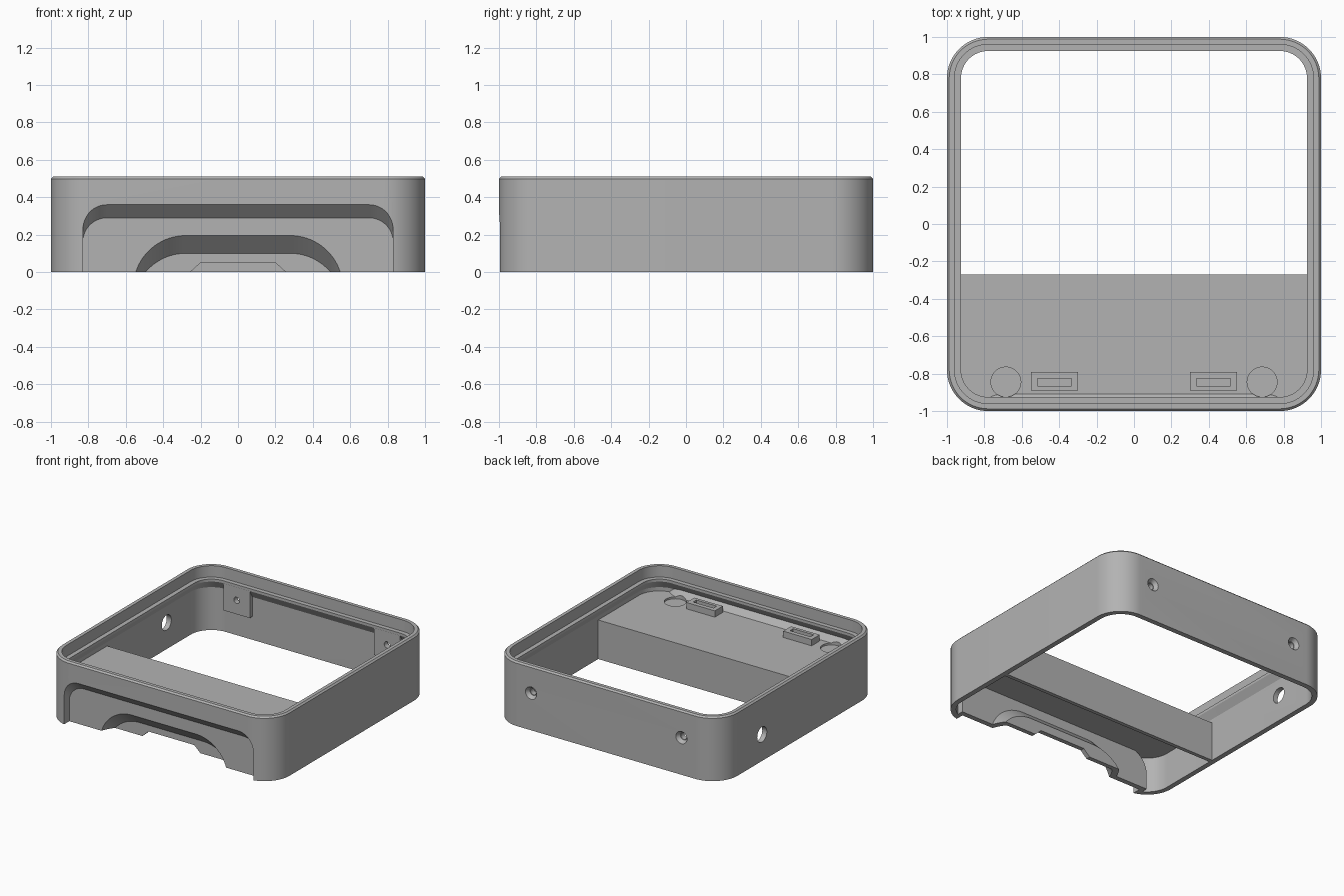
import bpy, bmesh, math
from mathutils import Matrix, Vector

old = bpy.data.objects.get("Cube")
if old:
    bpy.data.objects.remove(old)

grey = bpy.data.materials.new("mid grey")
grey.use_nodes = True
grey.diffuse_color = (0.45, 0.45, 0.45, 1)
grey.node_tree.nodes["Principled BSDF"].inputs["Base Color"].default_value = (0.45, 0.45, 0.45, 1)


def finish(name, bm):
    bmesh.ops.recalc_face_normals(bm, faces=bm.faces[:])
    mesh = bpy.data.meshes.new(name)
    bm.to_mesh(mesh)
    bm.free()
    mesh.materials.append(grey)
    obj = bpy.data.objects.new(name, mesh)
    bpy.context.collection.objects.link(obj)
    return obj


def loft(name, loops, closed=False):
    """Skin equal-length loops; close into a ring or cap the ends."""
    bm = bmesh.new()
    rows = [[bm.verts.new(p) for p in loop] for loop in loops]
    n = len(rows[0])
    pairs = list(zip(rows, rows[1:])) + ([(rows[-1], rows[0])] if closed else [])
    for a, b in pairs:
        for i in range(n):
            j = (i + 1) % n
            bm.faces.new((a[i], a[j], b[j], b[i]))
    if not closed:
        bm.faces.new(rows[0])
        bm.faces.new(rows[-1])
    return finish(name, bm)


def rounded_square(inset, z, steps=16):
    r, c = 0.22 - inset, 0.78
    pts = []
    for k, (sx, sy) in enumerate(((1, 1), (-1, 1), (-1, -1), (1, -1))):
        for i in range(steps + 1):
            a = math.pi / 2 * (k + i / steps)
            pts.append((sx * c + r * math.cos(a), sy * c + r * math.sin(a), z))
    return pts


def arch(half, top, r, y, steps=20):
    """Flat-topped arch outline in the plane at y, open well below the floor."""
    right = [(half - r + r * math.cos(a), top - r + r * math.sin(a))
             for a in (math.pi / 2 * i / steps for i in range(steps + 1))]
    right.insert(0, (half, -0.5))
    outline = right + [(-x, z) for x, z in reversed(right)]
    return [(x, y, z) for x, z in outline]


def sloped_arch(name, half, r, y0, y1, top_at):
    """Arch swept inwards while its top sinks at 45 degrees."""
    return loft(name, [arch(half, top_at(y), r, y) for y in (y0, y1)])


def box(name, x0, x1, y0, y1, z0, z1):
    return loft(name, [[(x0, y0, z), (x1, y0, z), (x1, y1, z), (x0, y1, z)] for z in (z0, z1)])


def cylinder(name, centre, r0, r1, depth, axis):
    bm = bmesh.new()
    rot = Vector((0, 0, 1)).rotation_difference(Vector(axis)).to_matrix().to_4x4()
    bmesh.ops.create_cone(bm, cap_ends=True, segments=40, radius1=r0, radius2=r1,
                          depth=depth, matrix=Matrix.Translation(centre) @ rot)
    return finish(name, bm)


def combine(target, tool, operation):
    mod = target.modifiers.new(operation, 'BOOLEAN')
    mod.operation = operation
    mod.solver = 'EXACT'
    mod.object = tool
    bpy.ops.object.select_all(action='DESELECT')
    bpy.context.view_layer.objects.active = target
    target.select_set(True)
    bpy.ops.object.modifier_apply(modifier=mod.name)
    bpy.data.objects.remove(tool)


# Outer frame with bevelled rim, inner ledge and sloped ledge underside
profile = [(0, 0), (0, 0.498), (0.012, 0.51), (0.04, 0.51), (0.04, 0.42),
           (0.075, 0.42), (0.075, 0.40), (0.04, 0.34), (0.04, 0)]
frame = loft("case_frame", [rounded_square(i, z) for i, z in profile], closed=True)

# Front shelf and the wall under its back edge
shelf = loft("shelf", [rounded_square(0.02, z) for z in (0.28, 0.31)])
combine(shelf, box("shelf_trim", -2, 2, -0.27, 2, 0, 1), 'DIFFERENCE')
combine(frame, shelf, 'UNION')
combine(frame, box("shelf_back_wall", -0.97, 0.97, -0.30, -0.27, 0, 0.31), 'UNION')

# Thickening behind the two stepped front recesses
combine(frame, sloped_arch("recess_backing", 0.865, 0.165, -0.97, -0.89,
                           lambda y: 0.40 - (y + 1)), 'UNION')
combine(frame, sloped_arch("arch_backing", 0.60, 0.31, -0.915, -0.80,
                           lambda y: 0.245 - (y + 0.93)), 'UNION')
combine(frame, box("floor_trim", -2, 2, -2, 2, -2, 0), 'DIFFERENCE')

# Stepped front recesses and the bottom notch
combine(frame, sloped_arch("recess_cut", 0.83, 0.13, -1.04, -0.93,
                           lambda y: 0.36 - (y + 1)), 'DIFFERENCE')
combine(frame, sloped_arch("arch_cut", 0.56, 0.28, -0.98, -0.835,
                           lambda y: 0.195 - (y + 0.93)), 'DIFFERENCE')
notch = [(-0.31, -0.05), (0.31, -0.05), (0.20, 0.05), (-0.20, 0.05)]
combine(frame, loft("notch_cut", [[(x, y, z) for x, z in notch] for y in (-0.95, -0.7)]), 'DIFFERENCE')

for s in (-1, 1):
    # Slotted sockets and round pockets on the shelf
    cx = s * 0.425
    combine(frame, box("socket", cx - 0.125, cx + 0.125, -0.89, -0.79, 0.295, 0.36), 'UNION')
    combine(frame, box("slot_cut", cx - 0.09, cx + 0.09, -0.865, -0.825, 0.32, 0.5), 'DIFFERENCE')
    combine(frame, cylinder("pocket_cut", (s * 0.685, -0.845, 0.345), 0.08, 0.08, 0.1, (0, 0, 1)), 'DIFFERENCE')
    # Back screw pads with countersunk holes
    px = s * 0.66
    combine(frame, box("screw_pad", px - 0.115, px + 0.115, 0.926, 0.98, 0.185, 0.405), 'UNION')
    combine(frame, cylinder("screw_hole", (px, 0.95, 0.295), 0.025, 0.025, 0.3, (0, 1, 0)), 'DIFFERENCE')
    combine(frame, cylinder("countersink", (px, 0.99, 0.295), 0.03, 0.055, 0.04, (0, 1, 0)), 'DIFFERENCE')

# Cable hole in one side wall
combine(frame, cylinder("cable_hole", (-1, 0.475, 0.21), 0.06, 0.06, 0.3, (1, 0, 0)), 'DIFFERENCE')

bpy.ops.object.select_all(action='DESELECT')
bpy.context.view_layer.objects.active = frame
frame.select_set(True)
bpy.ops.object.shade_smooth_by_angle(angle=math.radians(30))
